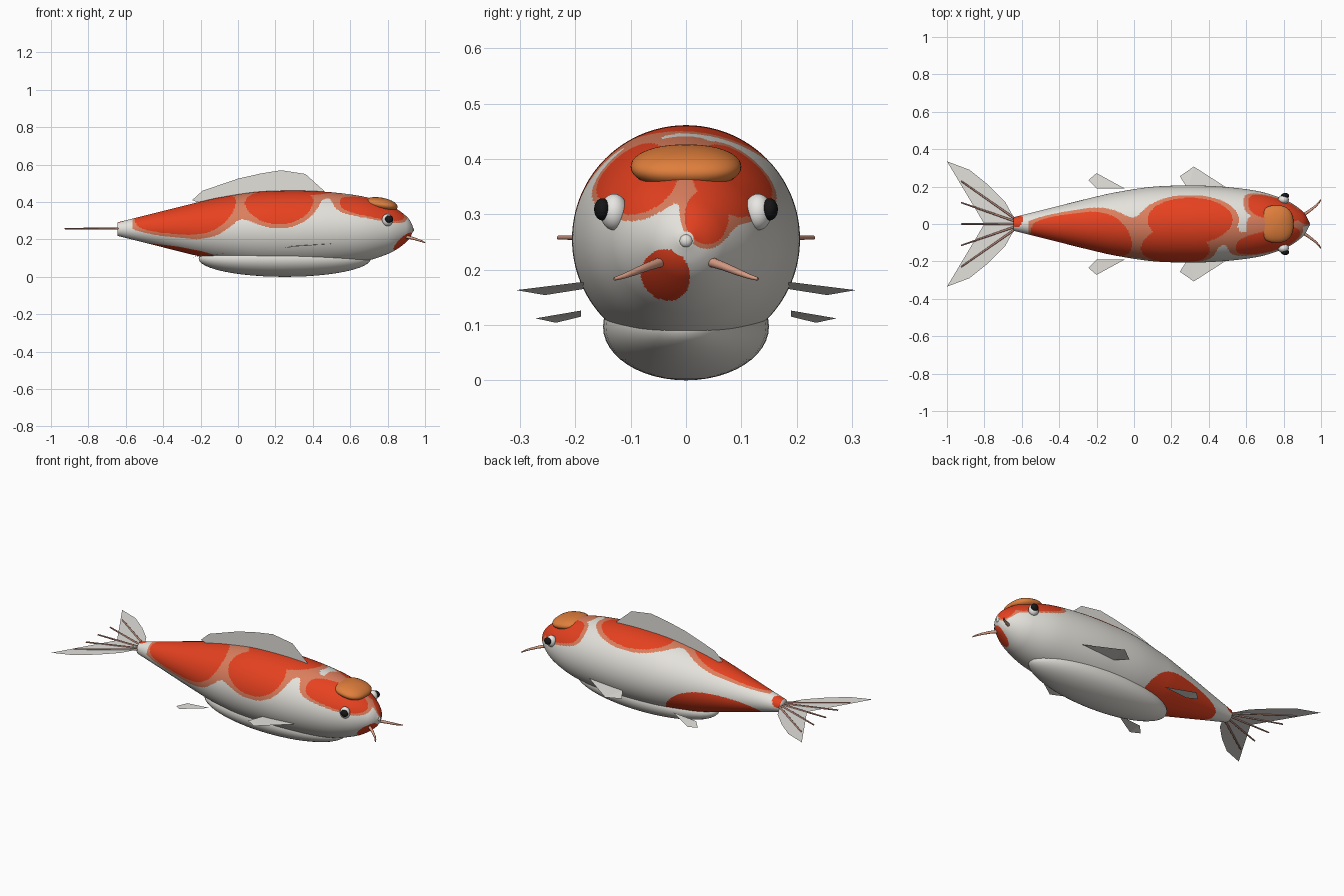
import bpy, bmesh, math
from mathutils import Matrix

if "Cube" in bpy.data.objects:
    bpy.data.objects.remove(bpy.data.objects["Cube"])


def mat(name, r, g, b):
    m = bpy.data.materials.new(name)
    m.diffuse_color = (r, g, b, 1)
    m.use_nodes = True
    m.node_tree.nodes["Principled BSDF"].inputs["Base Color"].default_value = m.diffuse_color
    return m


WHITE = mat("pearl white", .78, .76, .71)
EYE = mat("eye white", .86, .85, .82)
RED = mat("vermilion", .79, .053, .014)
PALE = mat("pale vermilion", .71, .21, .11)
ORANGE = mat("orange", .74, .21, .045)
FIN = mat("fin grey", .77, .75, .71)
RAY = mat("fin ray brown", .48, .25, .19)
PINK = mat("barbel pink", .7, .34, .24)
BLACK = mat("black", .008, .008, .008)


def make(name, bm, mats, smooth=True):
    me = bpy.data.meshes.new(name)
    bm.to_mesh(me)
    bm.free()
    for m in mats:
        me.materials.append(m)
    for p in me.polygons:
        p.use_smooth = smooth
    ob = bpy.data.objects.new(name, me)
    bpy.context.collection.objects.link(ob)
    return ob


def ellipsoid(name, centre, radii, m, tilt=0, power=2.0, floor=-1.0):
    """Ellipsoid with a superelliptic plan and an optional flat underside."""
    bm = bmesh.new()
    bmesh.ops.create_uvsphere(bm, u_segments=48, v_segments=24, radius=1)
    for v in bm.verts:
        x, y, z = v.co
        a = math.atan2(y, x)
        k = (abs(math.cos(a)) ** power + abs(math.sin(a)) ** power) ** (-1 / power)
        v.co = (x * k * radii[0], y * k * radii[1], max(z, floor) * radii[2])
    bm.transform(Matrix.Translation(centre) @ Matrix.Rotation(tilt, 4, 'Y'))
    return make(name, bm, [m])


def fin(name, pts):
    """Paper-thin flat fin."""
    bm = bmesh.new()
    bm.faces.new([bm.verts.new(p) for p in pts])
    bm.normal_update()
    bmesh.ops.triangulate(bm, faces=bm.faces[:], ngon_method='EAR_CLIP')
    make(name, bm, [FIN], False)


def taper(name, pts, r0, r1, m):
    cu = bpy.data.curves.new(name, 'CURVE')
    cu.dimensions = '3D'
    cu.bevel_depth, cu.bevel_resolution, cu.use_fill_caps = 1, 3, True
    sp = cu.splines.new('POLY')
    sp.points.add(len(pts) - 1)
    for i, p in enumerate(pts):
        sp.points[i].co = (*p, 1)
        sp.points[i].radius = r0 + (r1 - r0) * i / (len(pts) - 1)
    cu.materials.append(m)
    bpy.context.collection.objects.link(bpy.data.objects.new(name, cu))


# Body: round sections along x, radius smoothly interpolated
PROFILE = [(-.645, .036), (-.5, .072), (-.35, .11), (-.2, .147), (-.1, .169),
           (.1, .199), (.3, .206), (.45, .201), (.6, .186), (.7, .167),
           (.8, .133), (.85, .107), (.9, .069), (.92, .045), (.935, .014)]
AXIS = .255


def radius(x):
    n = len(PROFILE)
    i = max(k for k in range(n - 1) if PROFILE[k][0] <= x + 1e-9 or k == 0)

    def slope(k):
        a, b = PROFILE[max(k - 1, 0)], PROFILE[min(k + 1, n - 1)]
        return (b[1] - a[1]) / (b[0] - a[0])
    (x0, y0), (x1, y1) = PROFILE[i], PROFILE[i + 1]
    h = x1 - x0
    t = (x - x0) / h
    return ((2*t**3 - 3*t*t + 1) * y0 + (t**3 - 2*t*t + t) * h * slope(i)
            + (3*t*t - 2*t**3) * y1 + (t**3 - t*t) * h * slope(i + 1))


# Patches wrapped round the body: x, angle from top towards -y, half sizes,
# and the squareness of the end facing the tail
WRAPPED = [(-.28, 37, .268, 66, 3.5), (.3, -6.5, .227, 36.5, 2),
           (.22, 43, .182, 40, 2)]
PLAIN = [(-.24, 209, .285, 67, 2.5), (-.63, -35, .035, 60, 2)]
# Head patches seen from ahead: x, half x, y, z, half y, half z
HEAD = [(.735, .2, -.092, .367, .078, .07), (.76, .155, .088, .367, .078, .075),
        (.85, .15, .037, .295, .04, .05)]
CHIN = (.9, .08, -.038, .187, .045, .05)
CROWN = (.7, .1, -.01, .42, .06, .05)  # pale bridge behind the bump


def wrap_dist(p, c):
    a = math.degrees(math.atan2(-p.y, p.z - AXIS))
    da = abs((a - c[1] + 180) % 360 - 180) / c[3]
    dx = (p.x - c[0]) / c[2]
    n = c[4] if dx < 0 else 2
    return (abs(dx) ** n + da ** n) ** (1 / n)


def head_dist(p, c):
    yz = ((p.y - c[2]) / c[4]) ** 2 + ((p.z - c[3]) / c[5]) ** 2
    return (((p.x - c[0]) / c[1]) ** 4 + yz ** 2) ** .25


def patch_index(p):
    back = [wrap_dist(p, c) for c in WRAPPED]
    head = [head_dist(p, c) for c in HEAD]
    solid = [wrap_dist(p, c) for c in PLAIN] + [head_dist(p, CHIN)]
    if min(back + head + solid) < 1:
        return 1
    # Pale halo; back and head stay apart on the +y side
    b, h = (sum(math.exp(-2 * d * d) for d in ds) for ds in (back, head))
    halo = (max(b, h) if p.y > -.02 else b + h) > .07 and p.x > -.565
    return 2 if halo or head_dist(p, CROWN) < 1 else 0


bm = bmesh.new()
NX, NA = 270, 240
rings = []
for i in range(NX + 1):
    x = .935 - 1.58 * (i / NX) ** 1.25
    r = radius(x)
    rings.append([bm.verts.new((x, r * math.sin(2 * math.pi * k / NA),
                                AXIS + r * math.cos(2 * math.pi * k / NA)))
                  for k in range(NA)])
for a, b in zip(rings, rings[1:]):
    for k in range(NA):
        j = (k + 1) % NA
        bm.faces.new((a[k], b[k], b[j], a[j]))
for end in (rings[0], rings[-1]):
    bm.faces.new(end)
bmesh.ops.recalc_face_normals(bm, faces=bm.faces[:])
for f in bm.faces:
    f.material_index = patch_index(f.calc_center_median()) if len(f.verts) == 4 else 0
make("body", bm, [WHITE, RED, PALE])

# Belly, mouth and head bump
ellipsoid("belly", (.25, 0, .097), (.46, .15, .097), WHITE)
ellipsoid("mouth", (.932, 0, .252), (.01, .012, .012), WHITE)
ellipsoid("head_bump", (.762, 0, .386), (.092, .1, .038), ORANGE,
          tilt=math.radians(9), power=2.5, floor=-.7)

# Dorsal fin, its base sunk into the back
fin("dorsal_fin", [(x, 0, z) for x, z in
    [(-.245, .41), (-.19, .46), (0, .525), (.12, .552), (.23, .57), (.36, .55),
     (.46, .46), (.46, .43), (.2, .42), (-.1, .4), (-.19, .39)]])

# Forked tail fin lying flat, with spread rays
half = [(-.64, .03), (-.69, .12), (-.78, .21), (-.88, .29), (-1, .335)]
outline = half + [(-.8, 0)] + [(x, -y) for x, y in reversed(half)]
fin("tail_fin", [(x, y, .258) for x, y in outline])
for k in range(-2, 3):
    taper("tail_ray", [(-.63, .012 * k, .258), (-.925, .115 * k, .258)],
          .006, .004, RAY)

# Paired fins, eyes and barbels
for s, side in ((-1, "right"), (1, "left")):
    fin(side + "_pectoral_fin", [(.51, s * .185, .178), (.29, s * .185, .165),
                                 (.245, s * .255, .154), (.32, s * .307, .163)])
    fin(side + "_pelvic_fin", [(-.05, s * .19, .126), (-.2, s * .19, .115),
                               (-.243, s * .235, .104), (-.2, s * .272, .112)])
    ellipsoid(side + "_eye", (.799, s * .13, .304), (.029, .025, .033), EYE)
    ellipsoid(side + "_pupil", (.808, s * .151, .309), (.022, .015, .02), BLACK)
    taper(side + "_barbel", [(.9, s * .045, .214), (.935, s * .068, .206),
                             (.97, s * .095, .195), (.988, s * .113, .188),
                             (.999, s * .13, .183)], .009, .003, PINK)
